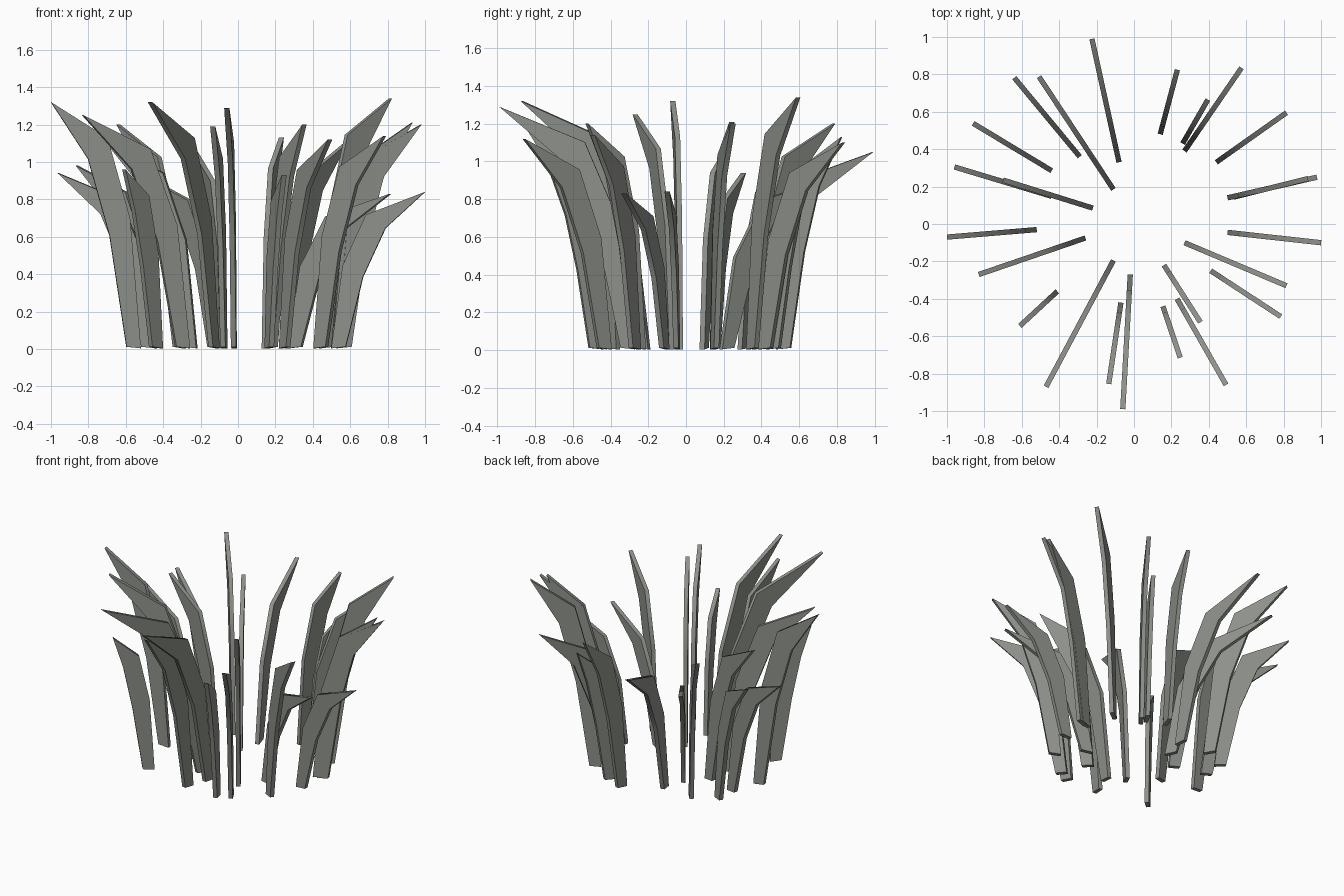
import bpy, bmesh, math
from mathutils import Vector

if "Cube" in bpy.data.objects:
    bpy.data.objects.remove(bpy.data.objects["Cube"])

# Each blade: inner base x, y, then tip x, y, height
BLADES = [
    (-.08, .33, -.225, .99, 1.05), (.14, .48, .232, .825, 1.13),
    (.26, .43, .395, .665, .95), (.27, .39, .575, .835, 1.10),
    (.44, .33, .815, .595, 1.34), (.50, .14, .978, .25, 1.20),
    (.53, .143, .93, .243, 1.21), (.50, -.045, 1.0, -.10, .84),
    (.27, -.10, .815, -.33, .83), (.41, -.25, .785, -.495, 1.14),
    (.16, -.22, .355, -.525, 1.20), (.23, -.40, .492, -.86, 1.12),
    (.155, -.44, .247, -.715, .93), (-.02, -.27, -.06, -.99, 1.29),
    (-.07, -.42, -.135, -.855, 1.19), (-.11, -.195, -.47, -.87, 1.32),
    (-.41, -.36, -.61, -.545, .96), (-.26, -.075, -.83, -.27, 1.25),
    (-.52, -.03, -1.0, -.07, 1.32), (-.44, .148, -.96, .305, .94),
    (-.22, .085, -.70, .235, 1.10), (-.44, .285, -.86, .538, .98),
    (-.29, .36, -.64, .782, 1.20), (-.11, .185, -.508, .788, .93),
]
THICK = .028
WIDTH = .10

# Dark grey-green leaf colour
leaf = bpy.data.materials.new("leaf")
leaf.diffuse_color = (.27, .285, .255, 1)
leaf.use_nodes = True
leaf.node_tree.nodes["Principled BSDF"].inputs["Base Color"].default_value = leaf.diffuse_color


def blade(bx, by, tx, ty, h):
    """Flat pointed leaf bending outwards from its base towards its tip."""
    reach = Vector((tx - bx, ty - by, 0))
    d = reach.length
    out = reach.normalized()
    side = Vector((-out.y, out.x, 0)) * THICK / 2
    base = Vector((bx, by, 0))
    # Profile: up the outer edge, over the tip, down the inner edge
    profile = [(WIDTH * .77, .012), (.12 * d + WIDTH * 1.1, .46 * h),
               (.38 * d + WIDTH, .77 * h), (d, h),
               (.37 * d, .855 * h), (.12 * d, .53 * h), (0, .004)]
    bm = bmesh.new()
    pts = [base + out * r + Vector((0, 0, z)) for r, z in profile]
    a = [bm.verts.new(p - side) for p in pts]
    b = [bm.verts.new(p + side) for p in pts]
    n = len(pts)
    # Wide sides as strips between the outer and inner edges
    for v in (a, b):
        bm.faces.new((v[0], v[1], v[5], v[6]))
        bm.faces.new((v[1], v[2], v[4], v[5]))
        bm.faces.new((v[2], v[3], v[4]))
    # Narrow edges all round
    for i in range(n):
        j = (i + 1) % n
        bm.faces.new((a[i], a[j], b[j], b[i]))
    bmesh.ops.recalc_face_normals(bm, faces=bm.faces)
    mesh = bpy.data.meshes.new("grass_blade")
    bm.to_mesh(mesh)
    bm.free()
    mesh.materials.append(leaf)
    mesh.shade_smooth()
    mesh.set_sharp_from_angle(angle=math.radians(60))
    bpy.context.collection.objects.link(bpy.data.objects.new("grass_blade", mesh))


for spec in BLADES:
    blade(*spec)
